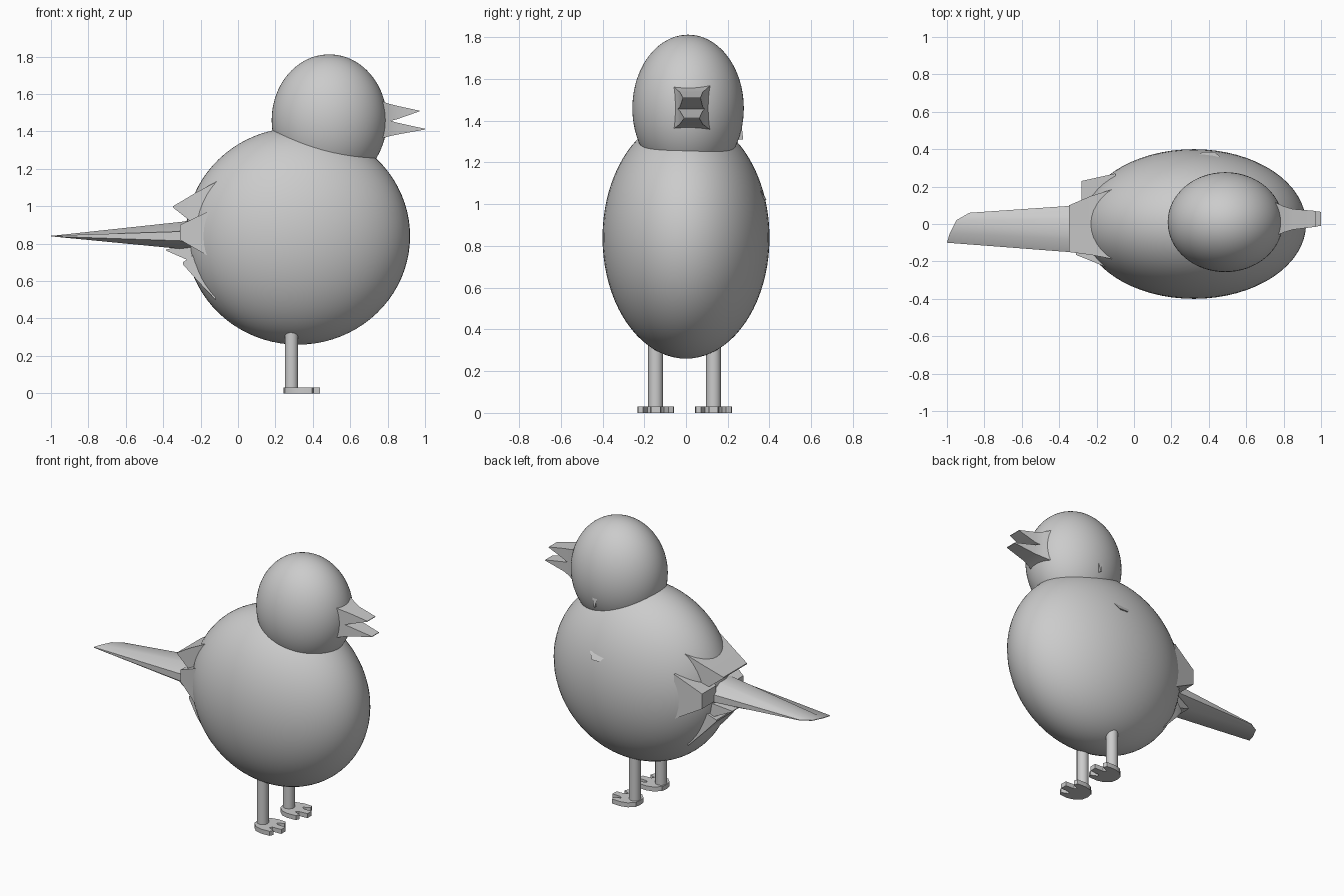
import bpy, bmesh
from mathutils import Vector

if "Cube" in bpy.data.objects:
    bpy.data.objects.remove(bpy.data.objects["Cube"])


def finish(ob, angle=0.6):
    bpy.ops.object.select_all(action='DESELECT')
    ob.select_set(True)
    bpy.context.view_layer.objects.active = ob
    bpy.ops.object.shade_smooth_by_angle(angle=angle)
    return ob


def ellipsoid(name, loc, size):
    bpy.ops.mesh.primitive_uv_sphere_add(segments=64, ring_count=40, location=loc)
    ob = bpy.context.object
    ob.name = name
    ob.scale = size
    bpy.ops.object.transform_apply(location=False, rotation=False, scale=True)
    return finish(ob)


def loft(name, rings, angle=0.6):
    """Skin matching closed rings and cap both ends."""
    bm = bmesh.new()
    vs = [[bm.verts.new(p) for p in r] for r in rings]
    n = len(rings[0])
    for a, b in zip(vs, vs[1:]):
        for i in range(n):
            j = (i + 1) % n
            bm.faces.new((a[i], a[j], b[j], b[i]))
    bm.faces.new(vs[0])
    bm.faces.new(vs[-1])
    bmesh.ops.remove_doubles(bm, verts=bm.verts, dist=0.0005)
    bmesh.ops.recalc_face_normals(bm, faces=bm.faces)
    me = bpy.data.meshes.new(name)
    bm.to_mesh(me)
    bm.free()
    ob = bpy.data.objects.new(name, me)
    bpy.context.collection.objects.link(ob)
    return finish(ob, angle)


def quad(x, y0, y1, z0, z1):
    return [(x, y0, z0), (x, y1, z0), (x, y1, z1), (x, y0, z1)]


# Body and head
ellipsoid("body", (0.32, 0, 0.84), (0.6, 0.4, 0.58))
ellipsoid("head", (0.488, 0.01, 1.46), (0.308, 0.267, 0.352))

# Open beak: two wedges flaring into the head
loft("upper_beak", [quad(0.70, -0.09, 0.14, 1.43, 1.59),
                    quad(0.80, -0.045, 0.095, 1.452, 1.55),
                    quad(0.85, -0.03, 0.08, 1.465, 1.537),
                    quad(0.97, -0.015, 0.07, 1.507, 1.511)])
loft("lower_beak", [quad(0.70, -0.09, 0.14, 1.34, 1.49),
                    quad(0.80, -0.045, 0.095, 1.372, 1.462),
                    quad(0.85, -0.03, 0.08, 1.383, 1.447),
                    quad(1.00, -0.01, 0.065, 1.41, 1.414)])

# Tail: chamfered section tapering to a slanted flat tip
ys = (-0.165, -0.09, 0.03, 0.11)
base = [(-0.15, y, z) for y, z in zip(ys, (0.87, 0.933, 0.933, 0.87))]
base += [(-0.15, y, z) for y, z in zip(ys[::-1], (0.81, 0.757, 0.757, 0.81))]
edge = ((-1.0, -0.10), (-0.985, -0.05), (-0.95, 0.02), (-0.88, 0.06))
tip = [(x, y, 0.843) for x, y in edge] + [(x, y, 0.839) for x, y in edge[::-1]]
loft("tail", [base, tip])

# Rump feathers around the tail root
loft("upper_rump_feather", [quad(-0.1, -0.19, 0.19, 0.80, 1.14),
                            quad(-0.23, -0.165, 0.15, 0.90, 1.07),
                            quad(-0.347, -0.15, 0.10, 0.993, 1.0)])
loft("side_rump_feather", [quad(-0.1, 0.08, 0.27, 0.72, 1.02),
                           quad(-0.28, 0.08, 0.23, 0.82, 0.92)])
loft("right_rump_feather", [quad(-0.1, -0.25, -0.05, 0.70, 1.0),
                            quad(-0.31, -0.165, -0.05, 0.82, 0.90)])
loft("lower_rump_feather", [quad(-0.15, -0.14, 0.13, 0.66, 0.83),
                            quad(-0.385, -0.07, 0.06, 0.763, 0.768)])
loft("under_rump_feather", [quad(-0.12, -0.15, 0.15, 0.50, 0.78),
                            quad(-0.22, -0.13, 0.13, 0.605, 0.75),
                            quad(-0.295, -0.10, 0.10, 0.69, 0.70)])

# Small feather nicks on the left side of head and body
loft("head_feather", [[(0.46, 0.262, 1.42), (0.52, 0.262, 1.42), (0.49, 0.22, 1.44)],
                      [(0.488, 0.274, 1.31), (0.492, 0.274, 1.31), (0.49, 0.22, 1.31)]])
loft("side_feather", [[(0.33, 0.36, 1.07), (0.46, 0.36, 1.06), (0.40, 0.33, 1.10)],
                      [(0.37, 0.386, 1.02), (0.43, 0.386, 1.02), (0.40, 0.34, 1.02)]])

# Legs and three-toed feet
half = [(-0.042, 0.0), (-0.035, 0.04), (0.0, 0.075), (0.05, 0.088), (0.11, 0.085),
        (0.12, 0.06), (0.075, 0.04), (0.09, 0.025), (0.152, 0.022)]
outline = half + [(x, -y) for x, y in half[:0:-1]]
for side, y in (("right", -0.145), ("left", 0.132)):
    bpy.ops.mesh.primitive_cylinder_add(vertices=24, radius=0.036, depth=0.36,
                                        location=(0.286, y, 0.20))
    leg = bpy.context.object
    leg.name = side + "_leg"
    finish(leg)
    loft(side + "_foot", [[(0.286 + px, y + py, z) for px, py in outline]
                          for z in (0.0, 0.03)])
